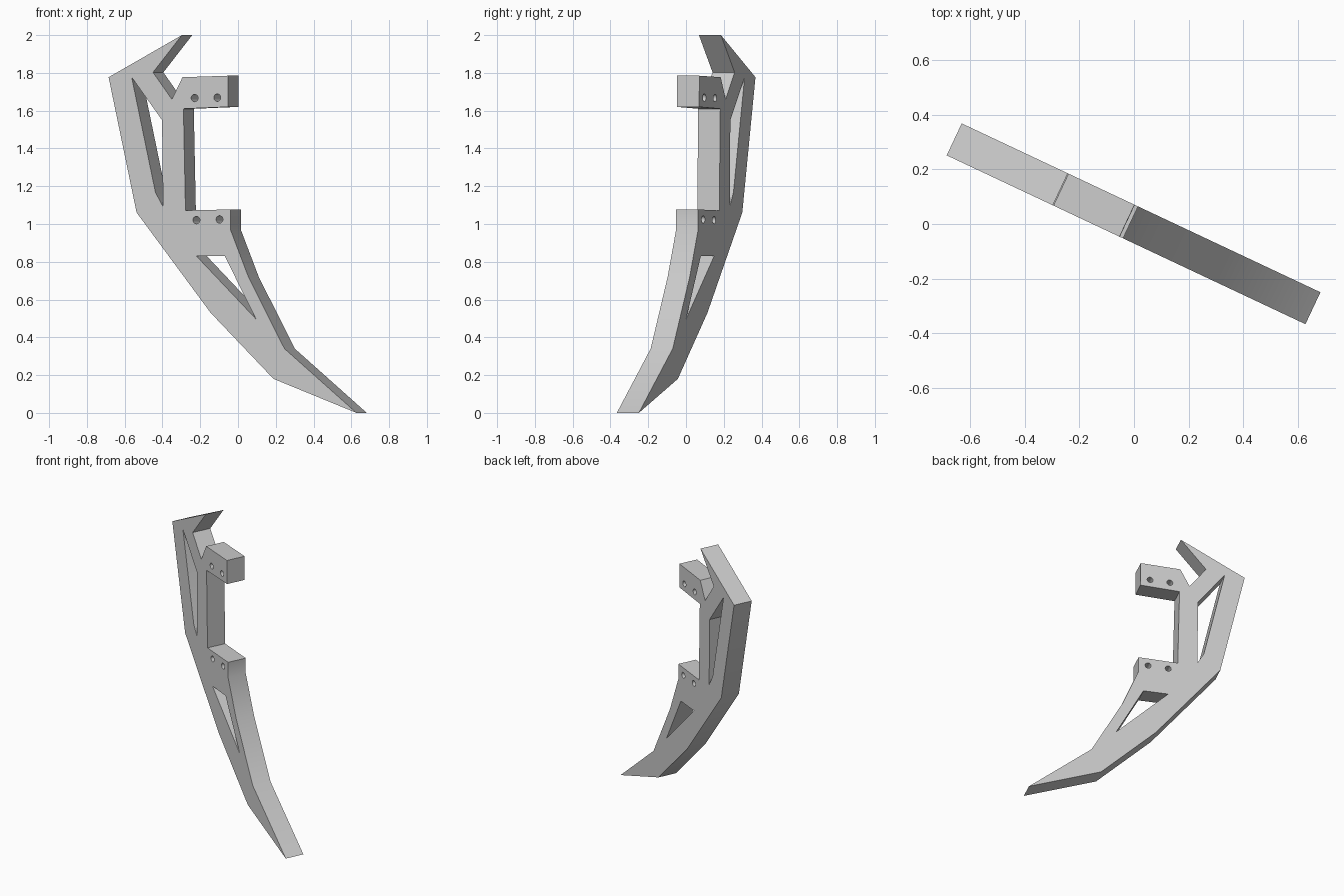
import bpy, bmesh, math
from mathutils import Matrix, Vector

cube = bpy.data.objects.get("Cube")
if cube:
    bpy.data.objects.remove(cube, do_unlink=True)

ANGLE = math.radians(-25.2)
THICK = 0.129

grey = bpy.data.materials.new("plain grey")
grey.use_nodes = True
COLOUR = (0.6, 0.6, 0.6, 1)
grey.diffuse_color = COLOUR
grey.node_tree.nodes["Principled BSDF"].inputs["Base Color"].default_value = COLOUR

# Outline of the plate as (x, z) on its front face
outline = [(-.685, 1.777), (-.297, 2), (-.45, 1.803), (-.35, 1.66),
           (-.294, 1.777), (-.053, 1.785), (-.052, 1.62), (-.289, 1.61),
           (-.278, 1.072), (-.04, 1.077), (-.04, .97), (.055, .72),
           (.246, .34), (.627, 0), (.188, .18), (-.145, .53), (-.537, 1.061)]
# Lightening windows
upper_window = [(-.563, 1.777), (-.402, 1.55), (-.397, 1.092), (-.437, 1.167)]
lower_window = [(-.22, .83), (-.07, .83), (.095, .497)]
# Bolt hole centres
bolts = [(-.23, 1.667), (-.11, 1.669), (-.22, 1.021), (-.098, 1.024)]


def circle(cx, cz, r=0.02, n=20):
    return [(cx + r * math.cos(math.tau * i / n) * math.cos(ANGLE),
             cz + r * math.sin(math.tau * i / n)) for i in range(n)]


def add_loop(bm, points):
    # Undo the turn's foreshortening so the loop lies flat in the plate
    shift = math.sin(-ANGLE) * THICK / 2
    verts = [bm.verts.new(((x + shift) / math.cos(ANGLE), -THICK / 2, z))
             for x, z in points]
    return [bm.edges.new((a, b)) for a, b in zip(verts, verts[1:] + verts[:1])]


# Fill the outline around its holes, then give it thickness
bm = bmesh.new()
edges = []
for loop in [outline, upper_window, lower_window] + [circle(*b) for b in bolts]:
    edges += add_loop(bm, loop)
bmesh.ops.triangle_fill(bm, use_beauty=True, use_dissolve=False,
                        edges=edges, normal=Vector((0, -1, 0)))
ext = bmesh.ops.extrude_face_region(bm, geom=bm.faces[:], use_keep_orig=True)
bmesh.ops.translate(bm, vec=(0, THICK, 0),
                    verts=[g for g in ext["geom"] if isinstance(g, bmesh.types.BMVert)])
bmesh.ops.recalc_face_normals(bm, faces=bm.faces[:])
bmesh.ops.rotate(bm, verts=bm.verts[:], cent=(0, 0, 0),
                 matrix=Matrix.Rotation(ANGLE, 3, 'Z'))

mesh = bpy.data.meshes.new("bracket_blade")
bm.to_mesh(mesh)
bm.free()
mesh.materials.append(grey)
blade = bpy.data.objects.new("bracket_blade", mesh)
bpy.context.collection.objects.link(blade)

# Soften the shallow bends, keep the corners sharp
bpy.ops.object.select_all(action='DESELECT')
blade.select_set(True)
bpy.context.view_layer.objects.active = blade
bpy.ops.object.shade_smooth_by_angle(angle=math.radians(30))
